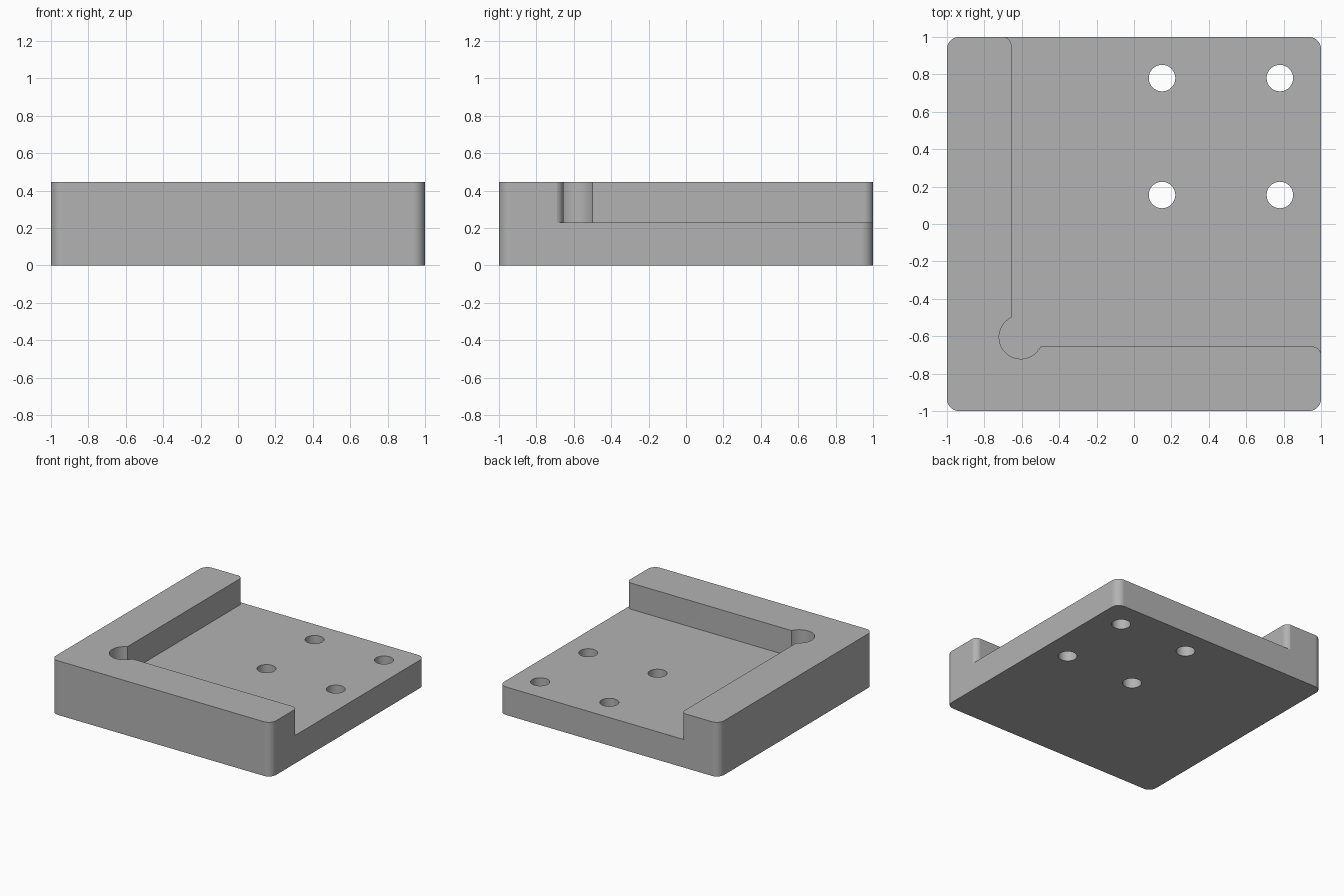
import bpy
import bmesh
from math import cos, sin, pi, radians, atan2

SIZE, HEIGHT, FLOOR = 1.0, 0.445, 0.23
WALL = -0.655              # inner faces of the L-shaped wall
CORNER, END = 0.065, 0.05  # outer corner and wall end radii

cube = bpy.data.objects.get("Cube")
if cube:
    bpy.data.objects.remove(cube, do_unlink=True)

steel = bpy.data.materials.new("plain grey")
steel.use_nodes = True
grey = (0.45, 0.45, 0.45, 1)
steel.diffuse_color = grey
steel.node_tree.nodes["Principled BSDF"].inputs["Base Color"].default_value = grey


def arc(cx, cy, r, start, end, steps):
    """Points along an arc, angles in degrees."""
    angles = [radians(start + (end - start) * i / steps) for i in range(steps + 1)]
    return [(cx + r * cos(a), cy + r * sin(a)) for a in angles]


def prism(name, outline, low, high):
    """Solid extruded upward from a closed outline."""
    bm = bmesh.new()
    face = bm.faces.new([bm.verts.new((x, y, low)) for x, y in outline])
    top = bmesh.ops.extrude_face_region(bm, geom=[face])["geom"]
    bmesh.ops.translate(bm, vec=(0, 0, high - low),
                        verts=[v for v in top if isinstance(v, bmesh.types.BMVert)])
    bmesh.ops.recalc_face_normals(bm, faces=bm.faces)
    mesh = bpy.data.meshes.new(name)
    bm.to_mesh(mesh)
    bm.free()
    mesh.materials.append(steel)
    obj = bpy.data.objects.new(name, mesh)
    bpy.context.collection.objects.link(obj)
    return obj


# Block with rounded vertical corners
inner = SIZE - CORNER
outline = []
for i, (sx, sy) in enumerate([(1, 1), (-1, 1), (-1, -1), (1, -1)]):
    outline += arc(sx * inner, sy * inner, CORNER, 90 * i, 90 * i + 90, 12)
block = prism("corner_stop_block", outline, 0, HEIGHT)

# Pocket with rounded wall ends and a round relief in its corner
relief, relief_r = -0.605, 0.116
mouth = degrees_at_mouth = atan2(-0.5 - relief, WALL - relief) * 180 / pi
past = SIZE + 0.2
end_c, end_w = SIZE - END + 0.002, WALL - END
pocket = [(past, past), (end_w, past)]
pocket += arc(end_w, end_c, END, 90, 0, 10)
pocket += arc(relief, relief, relief_r, mouth, 450 - mouth, 40)
pocket += arc(end_c, end_w, END, 90, 0, 10)
pocket += [(past, end_w)]
cutters = [prism("pocket_cutter", pocket, FLOOR, HEIGHT + 0.2)]

# Four through holes
for x in (0.15, 0.78):
    for y in (0.155, 0.78):
        cutters.append(prism("hole_cutter", arc(x, y, 0.071, 0, 348.75, 31), -0.2, HEIGHT + 0.1))

# Cut the block, then discard the cutters
bpy.context.view_layer.objects.active = block
for cutter in cutters:
    cutter.hide_render = True
    cut = block.modifiers.new("cut", "BOOLEAN")
    cut.operation = "DIFFERENCE"
    cut.solver = "EXACT"
    cut.object = cutter
    bpy.ops.object.modifier_apply(modifier=cut.name)
    bpy.data.objects.remove(cutter, do_unlink=True)

# Smooth curved walls, flat planes
bpy.ops.object.select_all(action="DESELECT")
block.select_set(True)
bpy.ops.object.shade_smooth_by_angle(angle=radians(30))
normals = block.modifiers.new("flat_planes", "WEIGHTED_NORMAL")
normals.keep_sharp = True
